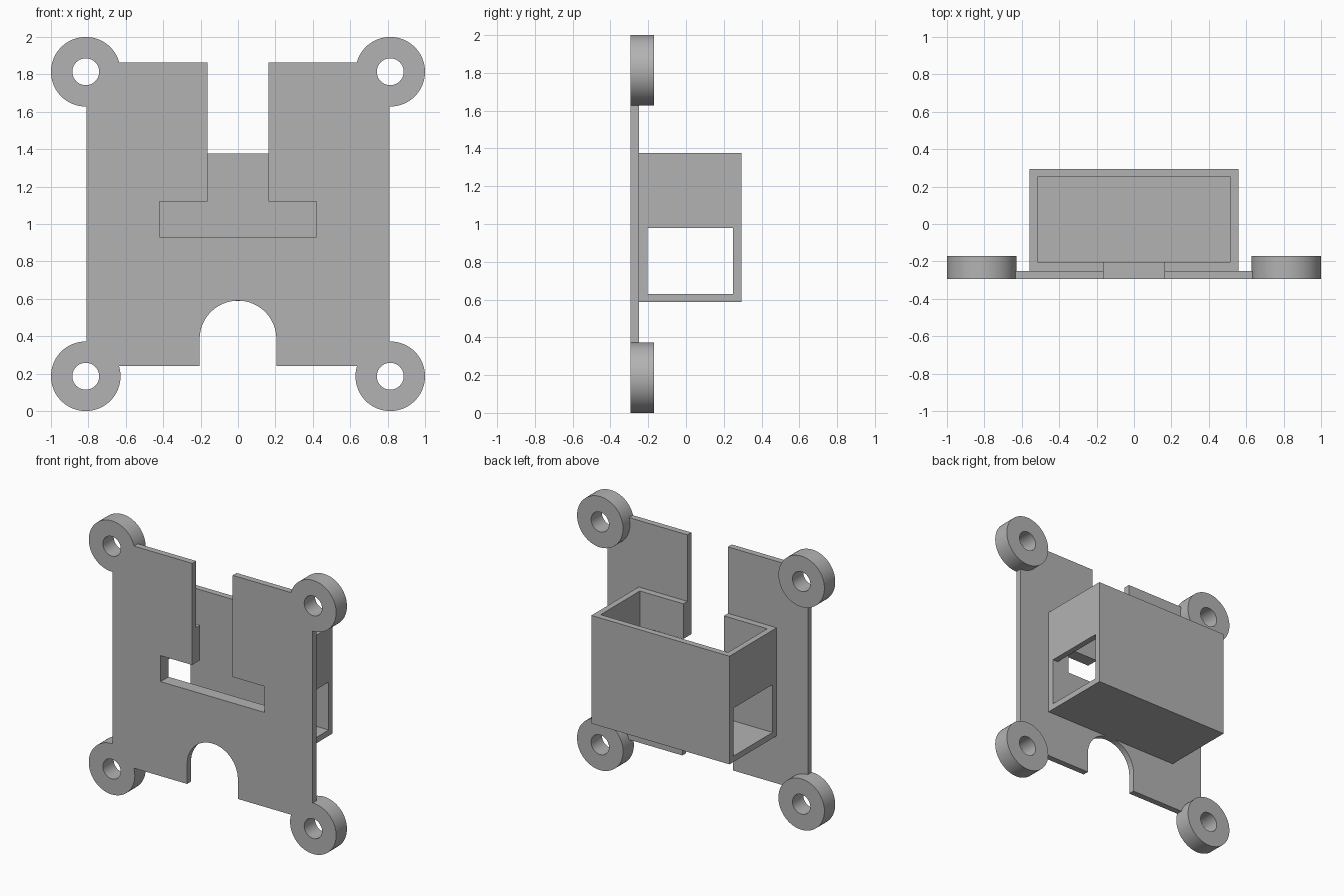
import bpy, bmesh
from math import sin, cos, pi, radians, asin, acos
from mathutils import Vector, Matrix

cube = bpy.data.objects.get("Cube")
if cube:
    bpy.data.objects.remove(cube, do_unlink=True)

grey = bpy.data.materials.new("plain grey")
grey.use_nodes = True
colour = (0.45, 0.45, 0.45, 1)
grey.diffuse_color = colour
grey.node_tree.nodes["Principled BSDF"].inputs["Base Color"].default_value = colour

FRONT, BACK = -0.295, 0.295
PLATE_BACK = -0.25
RING_X, RING_LOW, RING_HIGH, RING_R = 0.814, 0.186, 1.814, 0.186
HOLE_R = 0.072
SIDE, BOTTOM, TOP = 0.81, 0.24, 1.863
STEM, BAR, BAR_LOW, BAR_HIGH = 0.164, 0.42, 0.93, 1.12
ARCH_R, ARCH_Z = 0.205, 0.385


def finish(bm, name):
    bmesh.ops.recalc_face_normals(bm, faces=bm.faces)
    mesh = bpy.data.meshes.new(name)
    bm.to_mesh(mesh)
    bm.free()
    mesh.materials.append(grey)
    obj = bpy.data.objects.new(name, mesh)
    bpy.context.collection.objects.link(obj)
    return obj


def extrude(name, outline, y0, y1):
    """Solid from an x-z outline, running from y0 to y1."""
    bm = bmesh.new()
    face = bm.faces.new([bm.verts.new((x, y0, z)) for x, z in outline])
    out = bmesh.ops.extrude_face_region(bm, geom=[face])
    verts = [v for v in out["geom"] if isinstance(v, bmesh.types.BMVert)]
    bmesh.ops.translate(bm, verts=verts, vec=(0, y1 - y0, 0))
    return finish(bm, name)


def block(name, x, y0, y1, z0, z1):
    return extrude(name, [(-x, z0), (x, z0), (x, z1), (-x, z1)], y0, y1)


def arc(cx, cz, r, start, end, steps):
    angles = [start + (end - start) * i / steps for i in range(steps + 1)]
    return [(cx + r * cos(a), cz + r * sin(a)) for a in angles]


def mirrored(half):
    """Close a right-hand outline with its mirror image."""
    return half + [(-x, z) for x, z in reversed(half) if abs(x) > 1e-6]


def smooth(obj):
    bpy.ops.object.select_all(action='DESELECT')
    obj.select_set(True)
    bpy.context.view_layer.objects.active = obj
    bpy.ops.object.shade_smooth_by_angle(angle=radians(30))


# Base plate: arch below, T-shaped slot open at the top, corners end inside rings
notch = RING_R - 0.006
edge = acos((SIDE - RING_X) / notch)
low = pi - asin((BOTTOM - RING_LOW) / notch)
high = pi - asin((TOP - RING_HIGH) / notch)
half = arc(0, ARCH_Z, ARCH_R, pi / 2, 0, 24)
half += [(ARCH_R, BOTTOM)]
half += arc(RING_X, RING_LOW, notch, low, edge, 12)
half += arc(RING_X, RING_HIGH, notch, 2 * pi - edge, high, 16)
half += [(STEM, TOP), (STEM, BAR_HIGH), (BAR, BAR_HIGH), (BAR, BAR_LOW)]
smooth(extrude("base_plate", mirrored(half), FRONT, PLATE_BACK))

# Mounting rings at the four corners
for level, z in (("lower", RING_LOW), ("upper", RING_HIGH)):
    for side, x in (("left", RING_X), ("right", -RING_X)):
        bm = bmesh.new()
        section = [(HOLE_R, FRONT), (RING_R, FRONT), (RING_R, -0.17), (HOLE_R, -0.17)]
        verts = [bm.verts.new((r, y, 0)) for r, y in section]
        edges = [bm.edges.new((verts[i], verts[i - 1])) for i in range(4)]
        bmesh.ops.spin(bm, geom=verts + edges, cent=(0, 0, 0), axis=(0, 1, 0),
                       angle=2 * pi, steps=64, use_merge=True)
        bmesh.ops.remove_doubles(bm, verts=bm.verts, dist=1e-5)
        bmesh.ops.transform(bm, matrix=Matrix.Translation(Vector((x, 0, z))), verts=bm.verts)
        smooth(finish(bm, f"{level}_{side}_ring"))

# Open-topped pocket behind the plate, with side windows and the same slot
pocket = block("pocket", 0.558, PLATE_BACK, BACK, 0.587, 1.377)
slot = [(0, BAR_LOW), (BAR, BAR_LOW), (BAR, BAR_HIGH), (STEM, BAR_HIGH),
        (STEM, 1.6), (0, 1.6)]
cutters = [
    block("cavity_cutter", 0.515, -0.203, 0.25, 0.63, 1.6),
    block("window_cutter", 0.8, -0.203, 0.25, 0.63, 0.98),
    extrude("slot_cutter", mirrored(slot), -0.4, 0),
]
for cutter in cutters:
    cutter.hide_render = True
    mod = pocket.modifiers.new(cutter.name, 'BOOLEAN')
    mod.operation = 'DIFFERENCE'
    mod.solver = 'EXACT'
    mod.object = cutter

# Bake the cuts and drop the cutters
bpy.context.view_layer.update()
graph = bpy.context.evaluated_depsgraph_get()
baked = bpy.data.meshes.new_from_object(pocket.evaluated_get(graph))
pocket.modifiers.clear()
pocket.data = baked
for cutter in cutters:
    bpy.data.objects.remove(cutter, do_unlink=True)
